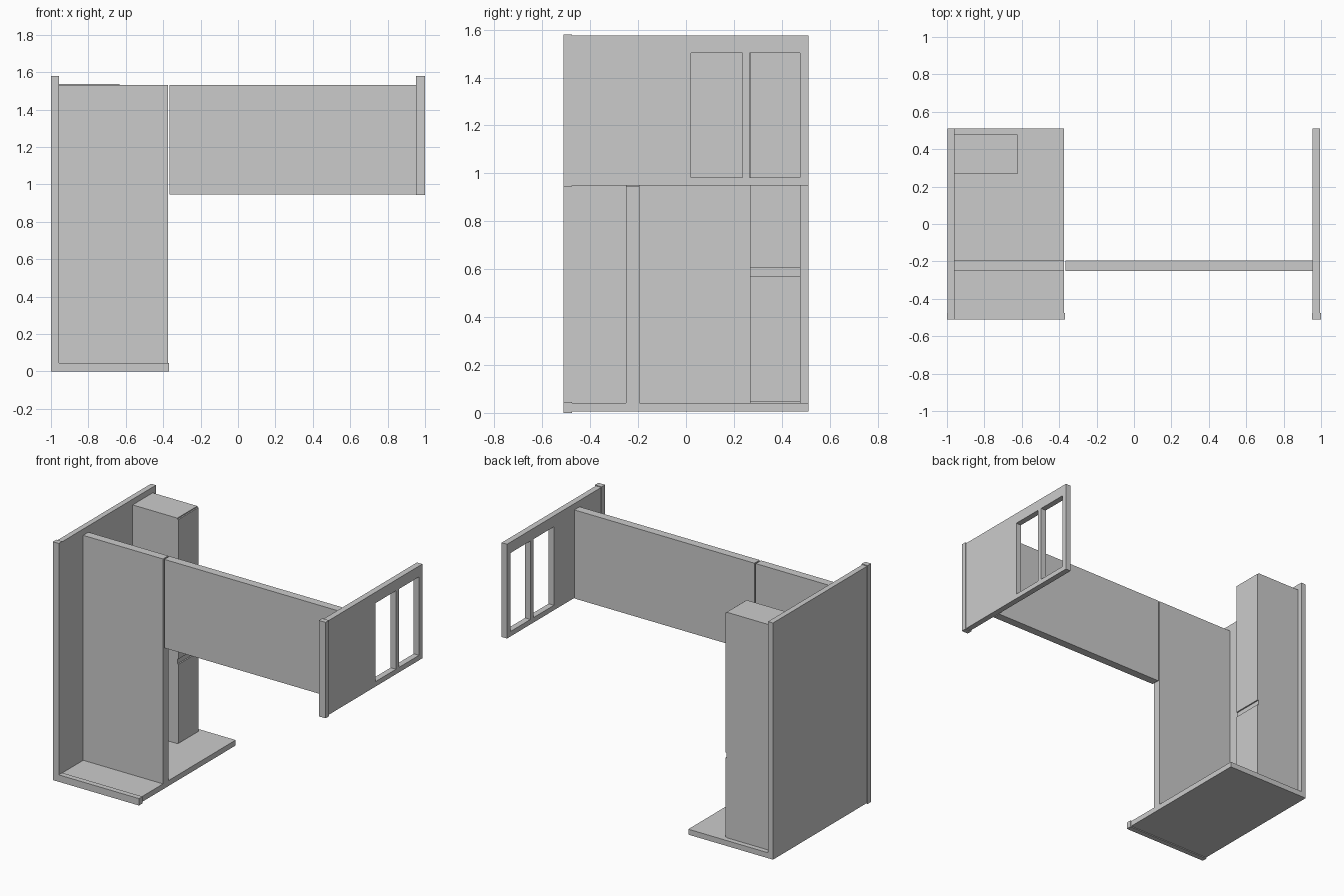
import bpy, bmesh

if "Cube" in bpy.data.objects:
    bpy.data.objects.remove(bpy.data.objects["Cube"])


def box(name, x, y, z):
    """Box from (min, max) ranges on each axis."""
    bm = bmesh.new()
    bmesh.ops.create_cube(bm, size=1)
    for v in bm.verts:
        v.co = [r[0] if c < 0 else r[1] for c, r in zip(v.co, (x, y, z))]
    me = bpy.data.meshes.new(name)
    bm.to_mesh(me)
    bm.free()
    ob = bpy.data.objects.new(name, me)
    bpy.context.collection.objects.link(ob)
    return ob


DEPTH = (-0.475, 0.511)   # panels behind the front edging
EDGE = (-0.511, -0.475)   # front edging strips

# Tall left side panel with front edging
box("left_side_panel", (-0.996, -0.96), DEPTH, (0.006, 1.575))
box("left_front_edging", (-1.0, -0.956), EDGE, (0.0, 1.58))

# Floor panel with front edging
box("floor_panel", (-0.96, -0.375), DEPTH, (0.006, 0.042))
box("floor_front_edging", (-0.956, -0.369), EDGE, (0.0, 0.046))

# Short right side panel with two openings
right = box("right_side_panel", (0.955, 0.994), DEPTH, (0.95, 1.575))
for i, y in enumerate([(0.02, 0.235), (0.266, 0.476)]):
    cutter = box(f"opening_cutter_{i + 1}", (0.9, 1.05), y, (0.983, 1.503))
    cutter.hide_render = True
    cutter.hide_viewport = True
    mod = right.modifiers.new(f"opening_{i + 1}", 'BOOLEAN')
    mod.operation = 'DIFFERENCE'
    mod.solver = 'EXACT'
    mod.object = cutter
box("right_front_edging", (0.951, 1.0), EDGE, (0.944, 1.58))

# Vertical divider boards: full height left, upper half right
box("left_divider", (-0.96, -0.375), (-0.25, -0.195), (0.042, 1.533))
box("right_divider", (-0.365, 0.955), (-0.25, -0.195), (0.946, 1.533))

# Tall cupboard column with two thin door fronts
box("column_body", (-0.96, -0.633), (0.268, 0.478), (0.042, 1.537))
for name, z in (("lower_door", (0.046, 0.57)), ("upper_door", (0.605, 1.53))):
    box(name, (-0.633, -0.624), (0.268, 0.478), z)
